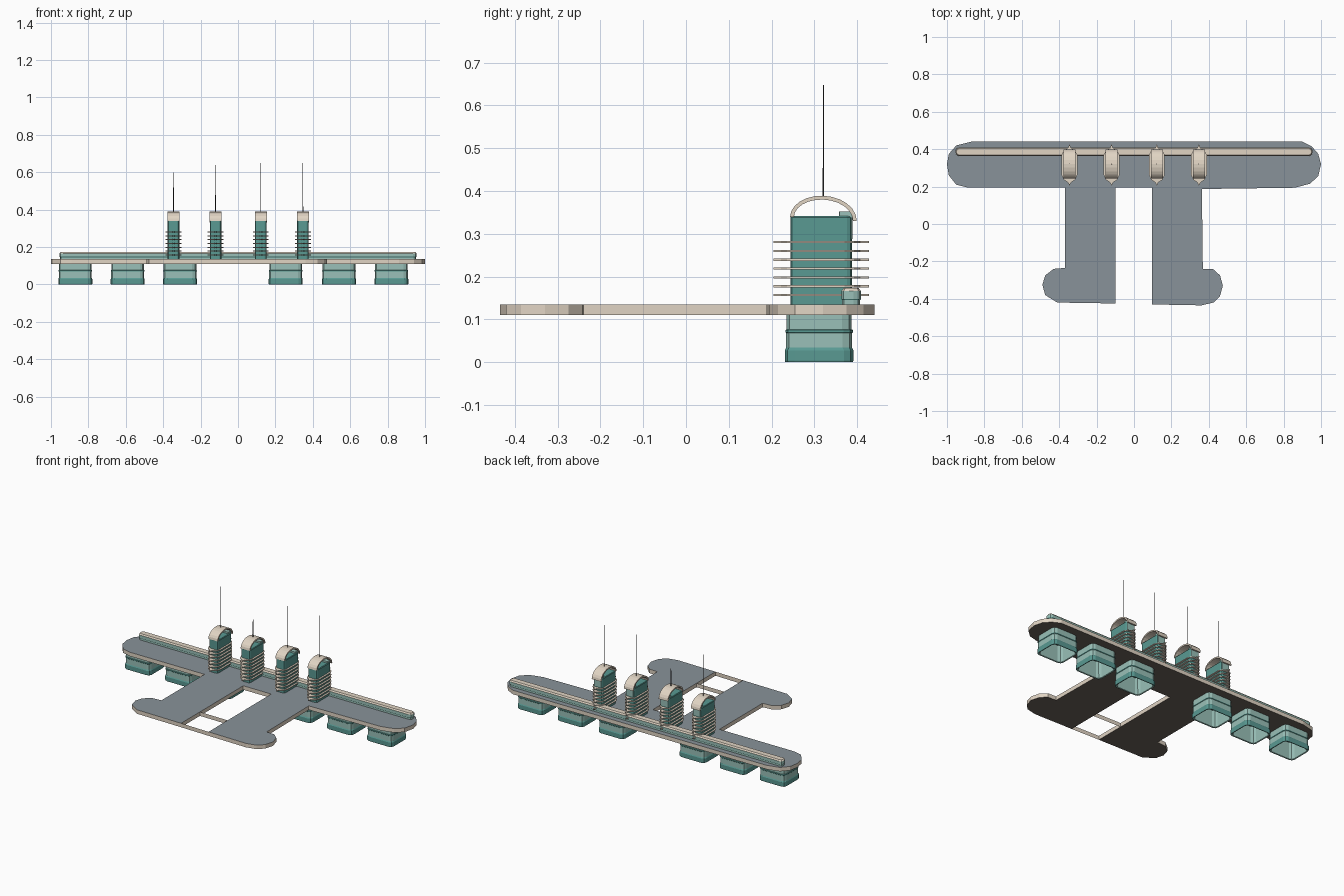
import bpy, bmesh, math

if "Cube" in bpy.data.objects:
    bpy.data.objects.remove(bpy.data.objects["Cube"])

def mat(name, c):
    m = bpy.data.materials.new(name)
    m.diffuse_color = (*c, 1)
    m.use_nodes = True
    m.node_tree.nodes["Principled BSDF"].inputs["Base Color"].default_value = m.diffuse_color
    return m

TEAL = mat("teal", (0.10, 0.32, 0.29))
PALE = mat("pale_teal", (0.32, 0.53, 0.48))
BEIGE = mat("beige", (0.75, 0.66, 0.55))
GREY = mat("grey_top", (0.25, 0.29, 0.32))
BROWN = mat("brown_underside", (0.15, 0.125, 0.105))
DARK = mat("dark_metal", (0.06, 0.06, 0.06))

def finish(bm, name, mats, recalc=True):
    if recalc:
        bmesh.ops.recalc_face_normals(bm, faces=bm.faces[:])
    me = bpy.data.meshes.new(name)
    bm.to_mesh(me)
    bm.free()
    for m in mats:
        me.materials.append(m)
    ob = bpy.data.objects.new(name, me)
    bpy.context.collection.objects.link(ob)
    return ob

def rounded(cx, cy, hx, hy, r, n=2):
    pts = []
    for i, (sx, sy) in enumerate(((1, 1), (-1, 1), (-1, -1), (1, -1))):
        for k in range(n + 1):
            a = math.pi / 2 * (i + k / n)
            pts.append((cx + sx * (hx - r) + r * math.cos(a),
                        cy + sy * (hy - r) + r * math.sin(a)))
    return pts

def loft(name, rings, mats, ids, start=True, end=True):
    """rings: list of (outline, z); ids: material index for each band, then the end caps."""
    bm = bmesh.new()
    loops = [[bm.verts.new((x, y, z)) for x, y in o] for o, z in rings]
    n = len(loops[0])
    for j in range(len(loops) - 1):
        for i in range(n):
            k = (i + 1) % n
            f = bm.faces.new((loops[j][i], loops[j][k], loops[j + 1][k], loops[j + 1][i]))
            f.material_index = ids[j]
    if start:
        bm.faces.new(loops[0][::-1]).material_index = ids[-2]
    if end:
        bm.faces.new(loops[-1]).material_index = ids[-1]
    return finish(bm, name, mats)

# Flat base plate: long bar with two legs and rounded feet
outline = [(-0.87, 0.44), (-0.95, 0.42), (-0.99, 0.375), (-1, 0.32), (-0.99, 0.26),
           (-0.95, 0.21), (-0.89, 0.195), (-0.37, 0.195), (-0.37, -0.235),
           (-0.43, -0.24), (-0.475, -0.275), (-0.49, -0.325), (-0.475, -0.38),
           (-0.41, -0.42), (-0.1, -0.425), (-0.1, 0.195), (0.095, 0.195),
           (0.095, -0.43), (0.36, -0.435), (0.425, -0.42), (0.46, -0.385),
           (0.475, -0.33), (0.46, -0.275), (0.425, -0.242), (0.368, -0.24),
           (0.363, 0.187), (0.86, 0.194), (0.94, 0.215), (0.985, 0.255),
           (1, 0.32), (0.985, 0.375), (0.95, 0.415), (0.9, 0.44)]
loft("base_plate", [(outline, 0.11), (outline, 0.135)],
     [BEIGE, BROWN, GREY], [0, 1, 2])

# Thin cross walls closing the gap between the legs
for name, ya, yb in (("front_cross_wall", -0.425, -0.43), ("middle_cross_wall", -0.237, -0.24)):
    bm = bmesh.new()
    bm.faces.new([bm.verts.new(p) for p in ((-0.1, ya, 0.11), (0.095, yb, 0.11),
                                           (0.095, yb, 0.135), (-0.1, ya, 0.135))])
    finish(bm, name, [BEIGE], False)

# Hollow cups below the bar
def cup(x):
    def ro(d):
        return rounded(x, 0.311, 0.091 - d, 0.08 - d, 0.022)
    rings = [(ro(0.010), 0.106), (ro(0.008), 0.002), (ro(0.004), 0), (ro(0.001), 0), (ro(0), 0.004),
             (ro(0), 0.028), (ro(0.003), 0.034), (ro(0.003), 0.068),
             (ro(0.001), 0.070), (ro(0.001), 0.075), (ro(0.004), 0.077), (ro(0.004), 0.11)]
    loft("cup", rings, [TEAL, PALE], [1, 1, 0, 0, 0, 0, 1, 0, 0, 0, 1, 1, 1], True, True)

for x in (-0.87, -0.59, -0.31, 0.255, 0.54, 0.82):
    cup(x)

# Long rail along the back edge
def rail(d):
    return rounded(0, 0.386, 0.954 - d, 0.023 - d, 0.018 - d)
loft("back_rail", [(rail(0.002), 0.135), (rail(0.002), 0.145), (rail(0), 0.148),
                   (rail(0), 0.166), (rail(0.006), 0.174)],
     [PALE, TEAL, BEIGE], [0, 1, 0, 2, 0, 2])

# Curved cap strip
def arch(x, hw):
    bm = bmesh.new()
    n = 12
    rows = []
    for i in range(n + 1):
        a = math.pi * (1.0 - i / n)
        c, s = math.cos(a), math.sin(a)
        low = 0.339 - 0.009 * i / n
        row = []
        for t, sx in ((0, -1), (0, 1), (0.009, 1), (0.009, -1)):
            row.append(bm.verts.new((x + sx * hw, 0.321 + (0.078 - t) * c,
                                     low + (0.389 - 0.3345 - t) * s)))
        rows.append(row)
    for p, q in zip(rows, rows[1:]):
        for k in range(4):
            m = (k + 1) % 4
            bm.faces.new((p[k], p[m], q[m], q[k]))
    bm.faces.new(rows[0])
    bm.faces.new(rows[-1][::-1])
    finish(bm, "arched_cap", [BEIGE])

# Towers: body, back tab, fins, cap and needle
fin_half = [(0.008, 0.222), (0.03, 0.236), (0.042, 0.262),
            (0.042, 0.37), (0.03, 0.392), (0.008, 0.406)]
for x in (-0.345, -0.12, 0.122, 0.347):
    def body(d):
        return rounded(x, 0.316, 0.031 - d, 0.072 - d, 0.012)
    loft("tower_body", [(body(0), 0.135), (body(0), 0.338), (body(0.003), 0.342)],
         [TEAL], [0, 0, 0, 0])
    tab = rounded(x, 0.373, 0.026, 0.016, 0.004)
    loft("tower_tab", [(tab, 0.288), (tab, 0.352)], [PALE], [0, 0, 0])
    fin = ([(x, 0.204)] + [(x + a, b) for a, b in fin_half] + [(x, 0.427)]
           + [(x - a, b) for a, b in reversed(fin_half)])
    for i in range(7):
        z = 0.157 + i * 0.0206
        loft("fin", [(fin, z - 0.0025), (fin, z + 0.0025)], [BEIGE], [0, 0, 0])
    arch(x, 0.032)
    dot = [(x + 0.002 * math.cos(k * math.pi / 3), 0.321 + 0.002 * math.sin(k * math.pi / 3))
           for k in range(6)]
    tip = [(x + (a - x) * 0.5, 0.321 + (b - 0.321) * 0.5) for a, b in dot]
    loft("needle", [(dot, 0.38), (tip, 0.648)], [DARK], [0, 0, 0])
